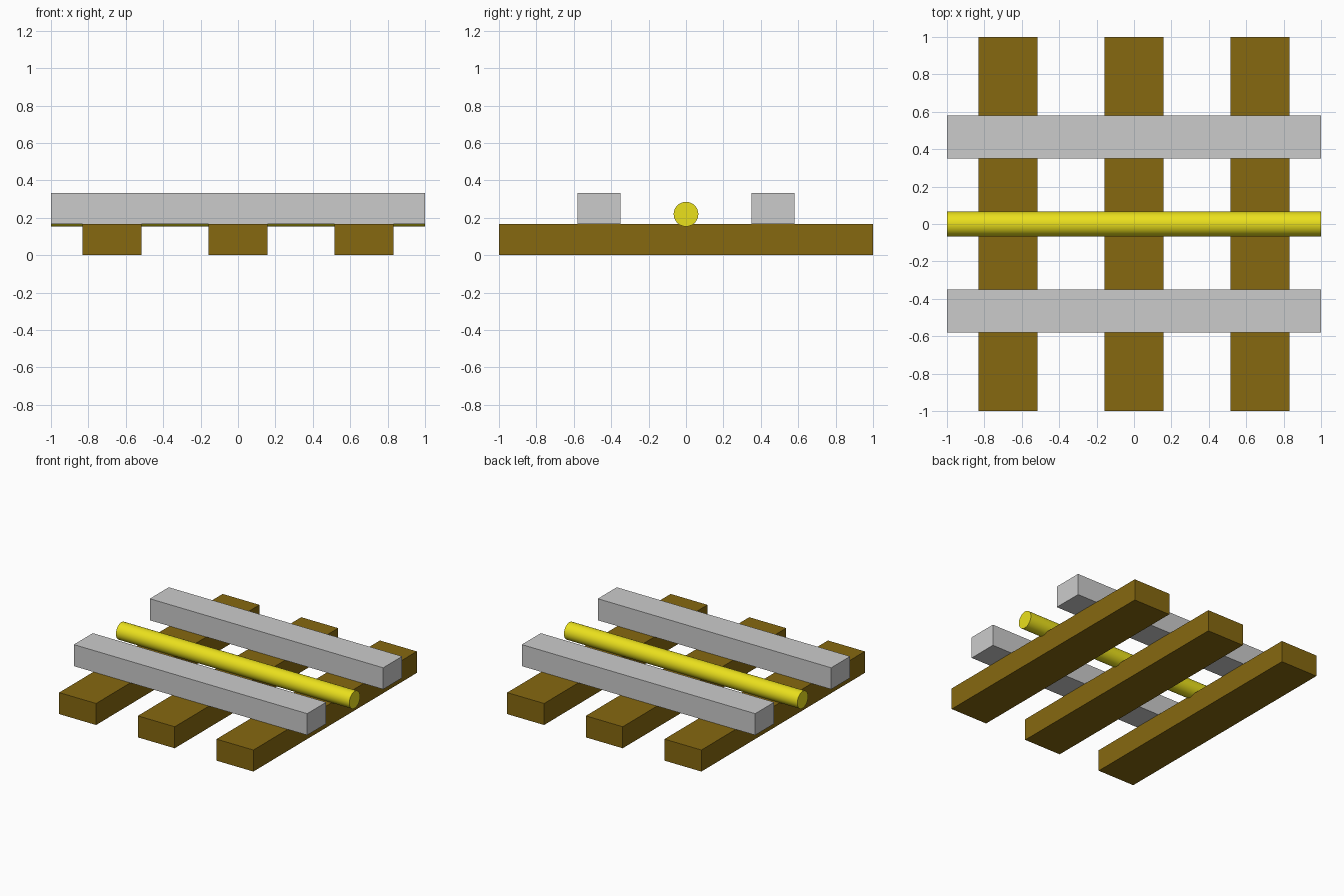
import bpy
import math

if "Cube" in bpy.data.objects:
    bpy.data.objects.remove(bpy.data.objects["Cube"])


def material(name, color):
    mat = bpy.data.materials.new(name)
    mat.diffuse_color = (*color, 1)
    mat.use_nodes = True
    mat.node_tree.nodes["Principled BSDF"].inputs["Base Color"].default_value = mat.diffuse_color
    return mat


def box(name, center, size, mat=None):
    bpy.ops.mesh.primitive_cube_add(size=1, location=center)
    ob = bpy.context.object
    ob.name = name
    ob.scale = size
    bpy.ops.object.transform_apply(location=False, rotation=False, scale=True)
    if mat:
        ob.data.materials.append(mat)
    return ob


wood = material("wood", (0.24, 0.14, 0.005))
yellow = material("yellow", (0.83, 0.75, 0.012))
H = 1 / 6  # height of sleepers and rails

# Three wooden sleepers running front to back
for i, x in enumerate((-0.674, 0, 0.674)):
    box(f"sleeper_{i + 1}", (x, 0, H / 2), (0.316, 2, H), wood)

# Two grey running rails lying across the sleepers
for side, y in (("front", -0.465), ("back", 0.465)):
    box(f"{side}_rail", (0, y, 1.5 * H), (2, 0.232, H))

# Round centre rail, slightly sunk into the sleepers
bpy.ops.mesh.primitive_cylinder_add(vertices=32, radius=0.066, depth=2,
                                    location=(0, 0, 0.219),
                                    rotation=(0, math.pi / 2, 0))
rod = bpy.context.object
rod.name = "centre_rail"
rod.data.materials.append(yellow)
bpy.ops.object.shade_smooth_by_angle(angle=math.radians(30))
